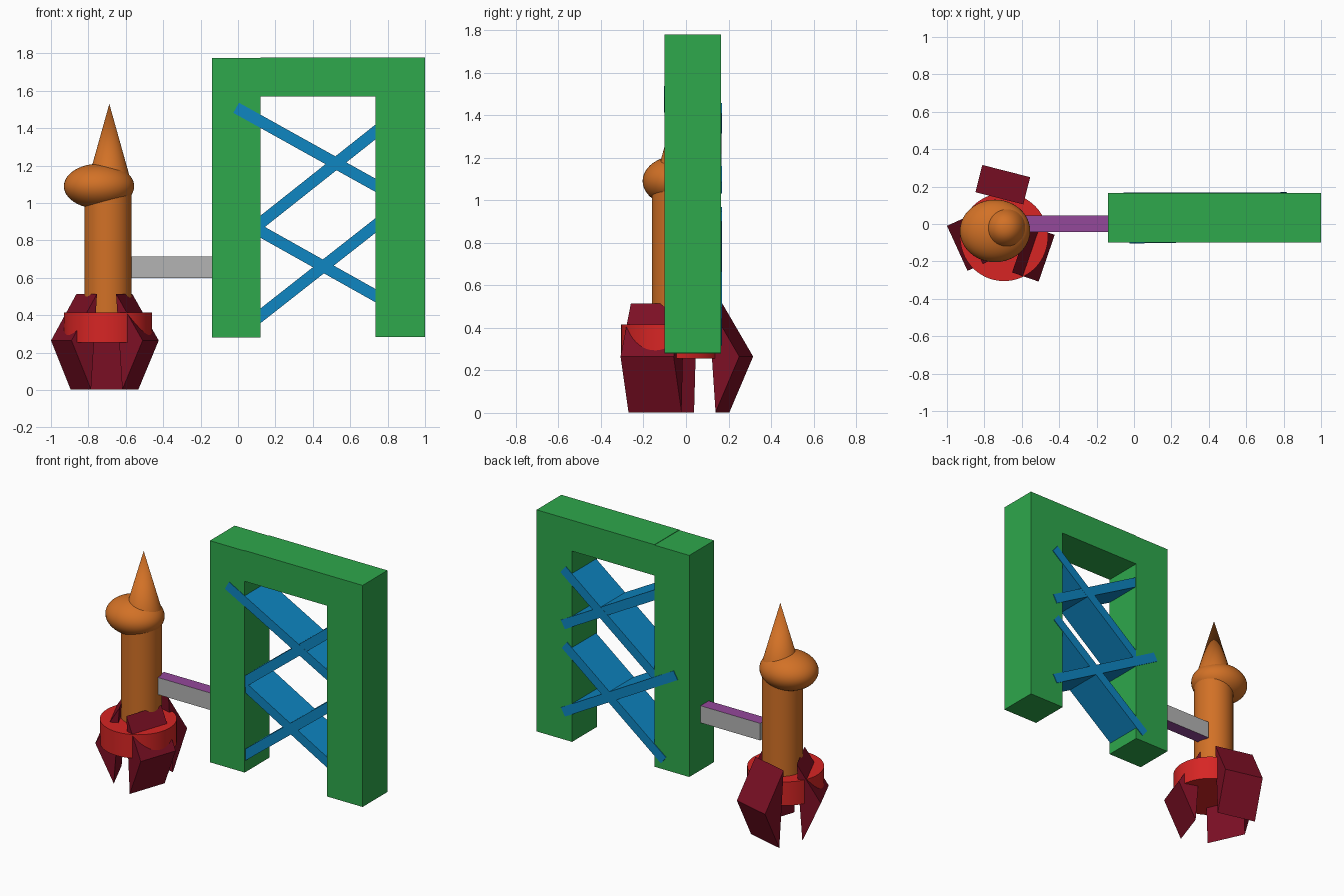
import bpy, bmesh, math
from mathutils import Vector, Matrix

if "Cube" in bpy.data.objects:
    bpy.data.objects.remove(bpy.data.objects["Cube"])


def material(name, r, g, b):
    # sRGB 0-255 to linear
    def lin(c):
        c /= 255
        return c / 12.92 if c <= 0.04045 else ((c + 0.055) / 1.055) ** 2.4
    m = bpy.data.materials.new(name)
    m.diffuse_color = (lin(r), lin(g), lin(b), 1)
    m.use_nodes = True
    m.node_tree.nodes["Principled BSDF"].inputs["Base Color"].default_value = m.diffuse_color
    return m


GREEN = material("green", 46, 168, 76)
BLUE = material("blue", 14, 134, 194)
ORANGE = material("orange", 210, 113, 38)
RED = material("red", 215, 37, 36)
CRIMSON = material("crimson", 124, 15, 36)
GREY = material("grey", 180, 180, 180)
PURPLE = material("purple", 148, 72, 154)


def prism(name, profile, depth, mat, matrix=None):
    """Extrude an (x, z) profile along y from depth[0] to depth[1]."""
    bm = bmesh.new()
    face = bm.faces.new([bm.verts.new((x, depth[0], z)) for x, z in profile])
    ext = bmesh.ops.extrude_face_region(bm, geom=[face])
    moved = [v for v in ext["geom"] if isinstance(v, bmesh.types.BMVert)]
    bmesh.ops.translate(bm, verts=moved, vec=(0, depth[1] - depth[0], 0))
    if matrix:
        bm.transform(matrix)
    bmesh.ops.recalc_face_normals(bm, faces=bm.faces)
    mesh = bpy.data.meshes.new(name)
    bm.to_mesh(mesh)
    bm.free()
    mesh.materials.append(mat)
    obj = bpy.data.objects.new(name, mesh)
    bpy.context.collection.objects.link(obj)
    return obj


def finish_round(name, mat):
    obj = bpy.context.object
    obj.name = name
    obj.data.materials.append(mat)
    bpy.ops.object.shade_smooth_by_angle(angle=math.radians(35))
    return obj


def cylinder(name, x, y, z0, z1, r0, r1, mat):
    bpy.ops.mesh.primitive_cone_add(vertices=64, radius1=r0, radius2=r1,
                                    depth=z1 - z0, location=(x, y, (z0 + z1) / 2))
    return finish_round(name, mat)


# Gate frame: left post, then right post joined with the top beam
FRAME_Y = (-0.10, 0.165)
prism("left_post", [(-0.14, 0.28), (0.12, 0.28), (0.12, 1.775), (-0.14, 1.775)],
      FRAME_Y, GREEN)
prism("right_post_and_beam",
      [(0.735, 0.283), (1.0, 0.283), (1.0, 1.778), (0.12, 1.778),
       (0.12, 1.57), (0.735, 1.57)], FRAME_Y, GREEN)

# Diagonal braces: heights at the two inner post edges, end x values, y shift at each end
braces = [(1.437, 1.095, -0.01, 0.80, -0.007, 0.006),
          (0.893, 1.380, 0.05, 0.80, -0.002, 0.005),
          (0.850, 0.505, -0.04, 0.80, 0.005, 0.005),
          (0.397, 0.880, 0.05, 0.79, 0.005, 0.005)]
for i, (za, zb, x0, x1, s0, s1) in enumerate(braces):
    slope = (zb - za) / 0.615
    run = Vector((1, slope)).normalized()
    side = Vector((-run.y, run.x)) * 0.031
    a = Vector((x0, za + slope * (x0 - 0.12)))
    b = Vector((x1, zb + slope * (x1 - 0.735)))
    brace = prism(f"brace_{i + 1}", [a - side, b - side, b + side, a + side],
                  (-0.097, 0.164), BLUE)
    for v in brace.data.vertices:
        t = (v.co.x - x0) / (x1 - x0)
        v.co.y += s0 + (s1 - s0) * t

# Connecting arm: grey sides, purple top and underside
arm = prism("arm", [(-0.585, 0.60), (-0.13, 0.60), (-0.13, 0.715), (-0.585, 0.715)],
            (-0.042, 0.045), GREY)
arm.data.materials.append(PURPLE)
for p in arm.data.polygons:
    p.material_index = 1 if abs(p.normal.z) > 0.5 else 0

# Tower: column, squashed ball and spike
cylinder("column", -0.695, -0.035, 0.26, 1.10, 0.126, 0.126, ORANGE)
cylinder("spike", -0.688, -0.023, 1.13, 1.53, 0.112, 0.0, ORANGE)
bpy.ops.mesh.primitive_uv_sphere_add(segments=48, ring_count=24, radius=1,
                                     location=(-0.743, -0.037, 1.09))
bpy.context.object.scale = (0.188, 0.167, 0.12)
finish_round("ball", ORANGE)

# Base disc
cylinder("base_disc", -0.695, -0.07, 0.255, 0.415, 0.235, 0.235, RED)

# Wedge fins around the base: middle of the outer ridge and outward angle
fin_profile = [(0, 0.265), (-0.115, 0.003), (-0.15, 0.515)]
for name, x, y, angle in (("right_fin", -0.467, -0.183, -19),
                          ("left_fin", -0.945, -0.130, 204.5),
                          ("back_fin", -0.683, 0.283, 75.7)):
    place = Matrix.Translation((x, y, 0)) @ Matrix.Rotation(math.radians(angle), 4, "Z")
    prism(name, fin_profile, (-0.132, 0.132), CRIMSON, place)
